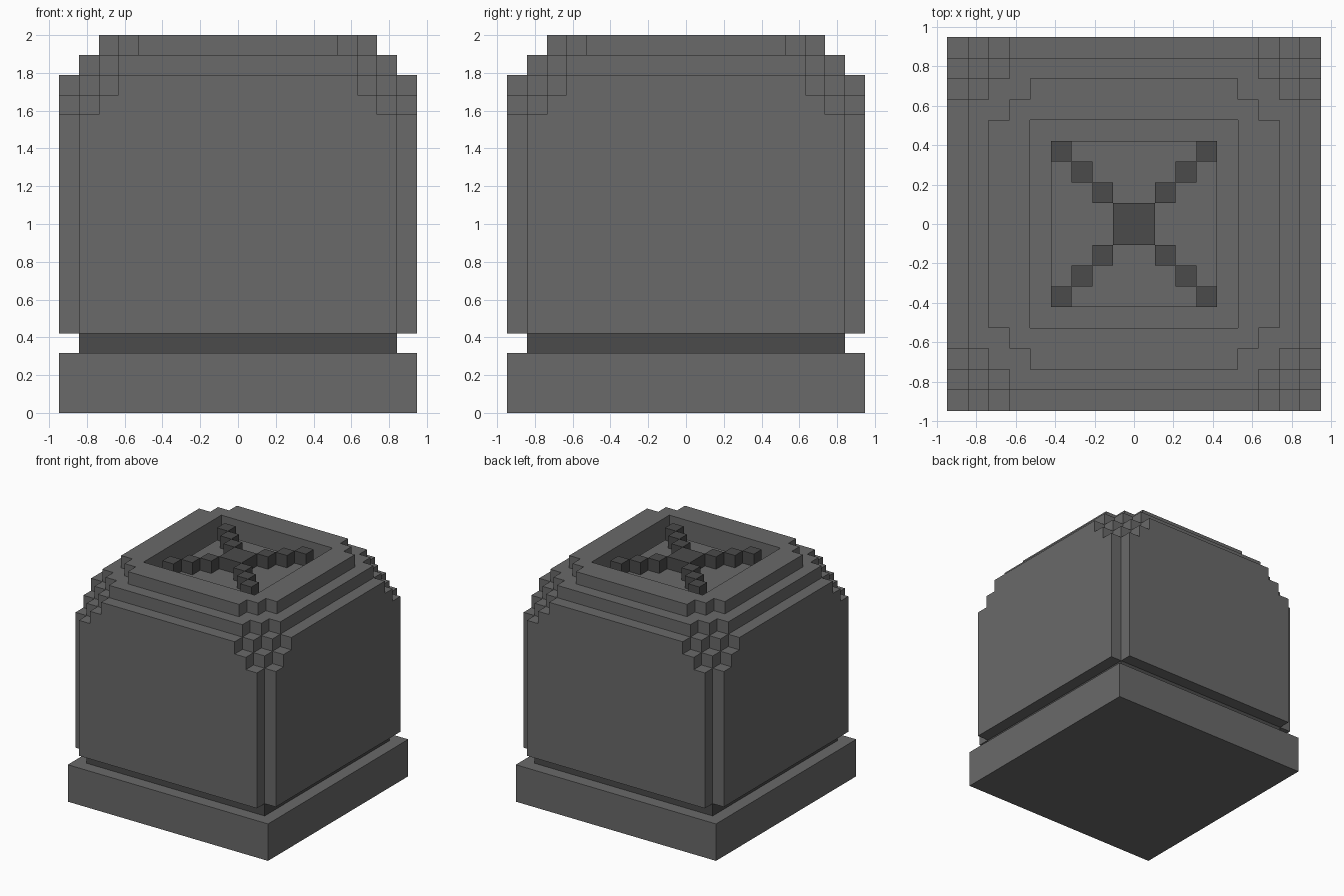
import bpy
import bmesh
from mathutils import Matrix, Vector

U = 2 / 19  # one block of the stepped grid

if "Cube" in bpy.data.objects:
    bpy.data.objects.remove(bpy.data.objects["Cube"], do_unlink=True)


def material(name, value):
    mat = bpy.data.materials.new(name)
    mat.use_nodes = True
    colour = (value, value, value, 1)
    mat.diffuse_color = colour
    mat.node_tree.nodes["Principled BSDF"].inputs["Base Color"].default_value = colour
    return mat


grey = material("mid grey", 0.144)
dark = material("dark grey", 0.069)


def finish(name, bm, mat):
    mesh = bpy.data.meshes.new(name)
    bmesh.ops.recalc_face_normals(bm, faces=bm.faces)
    bm.to_mesh(mesh)
    bm.free()
    obj = bpy.data.objects.new(name, mesh)
    mesh.materials.append(mat)
    bpy.context.collection.objects.link(obj)
    return obj


def add_box(bm, low, high):
    low, high = Vector(low) * U, Vector(high) * U
    place = Matrix.Translation((low + high) / 2) @ Matrix.Diagonal((high - low).to_4d())
    bmesh.ops.create_cube(bm, size=1, matrix=place)


def slab(name, half, z0, z1, mat):
    bm = bmesh.new()
    add_box(bm, (-half, -half, z0), (half, half, z1))
    return finish(name, bm, mat)


def stepped_layer(name, reach, notch, z0, z1):
    """Square prism whose four corners are cut into a staircase."""
    corner = []
    for i in range(notch + 1):
        x, y = reach - i, reach - notch + i
        corner.append((x, y))
        if i < notch:
            corner.append((x - 1, y))
    outline = []
    for _ in range(4):
        outline += corner
        corner = [(-y, x) for x, y in corner]
    bm = bmesh.new()
    face = bm.faces.new([bm.verts.new((x * U, y * U, z0 * U)) for x, y in outline])
    top = bmesh.ops.extrude_face_region(bm, geom=[face])["geom"]
    bmesh.ops.translate(bm, vec=(0, 0, (z1 - z0) * U),
                        verts=[v for v in top if isinstance(v, bmesh.types.BMVert)])
    return finish(name, bm, grey)


# Base and recessed neck
slab("base", 9, 0, 3, grey)
slab("neck", 8, 3, 4, dark)

# Body with corners rounded off in steps
stepped_layer("body", 9, 1, 4, 15)
stepped_layer("lower_shoulder", 9, 2, 15, 16)
stepped_layer("upper_shoulder", 9, 3, 16, 17)
crown = [stepped_layer("crown_lower", 8, 2, 17, 18),
         stepped_layer("crown_rim", 7, 2, 18, 19)]

# Square pit through the crown
cutter = slab("pit_cutter", 5, 16.5, 19.5, grey)
cutter.hide_render = True
cutter.hide_set(True)
for layer in crown:
    cut = layer.modifiers.new("pit", "BOOLEAN")
    cut.operation = "DIFFERENCE"
    cut.solver = "EXACT"
    cut.object = cutter

# Raised pit floor carrying the diagonal cross
slab("pit_platform", 4, 17, 18, grey)
bm = bmesh.new()
add_box(bm, (-1, -1, 18), (1, 1, 19))
for sx in (-1, 1):
    for sy in (-1, 1):
        for i in range(1, 4):
            cx, cy = sx * (i + 0.5), sy * (i + 0.5)
            add_box(bm, (cx - 0.5, cy - 0.5, 18), (cx + 0.5, cy + 0.5, 19))
finish("cross", bm, dark)
